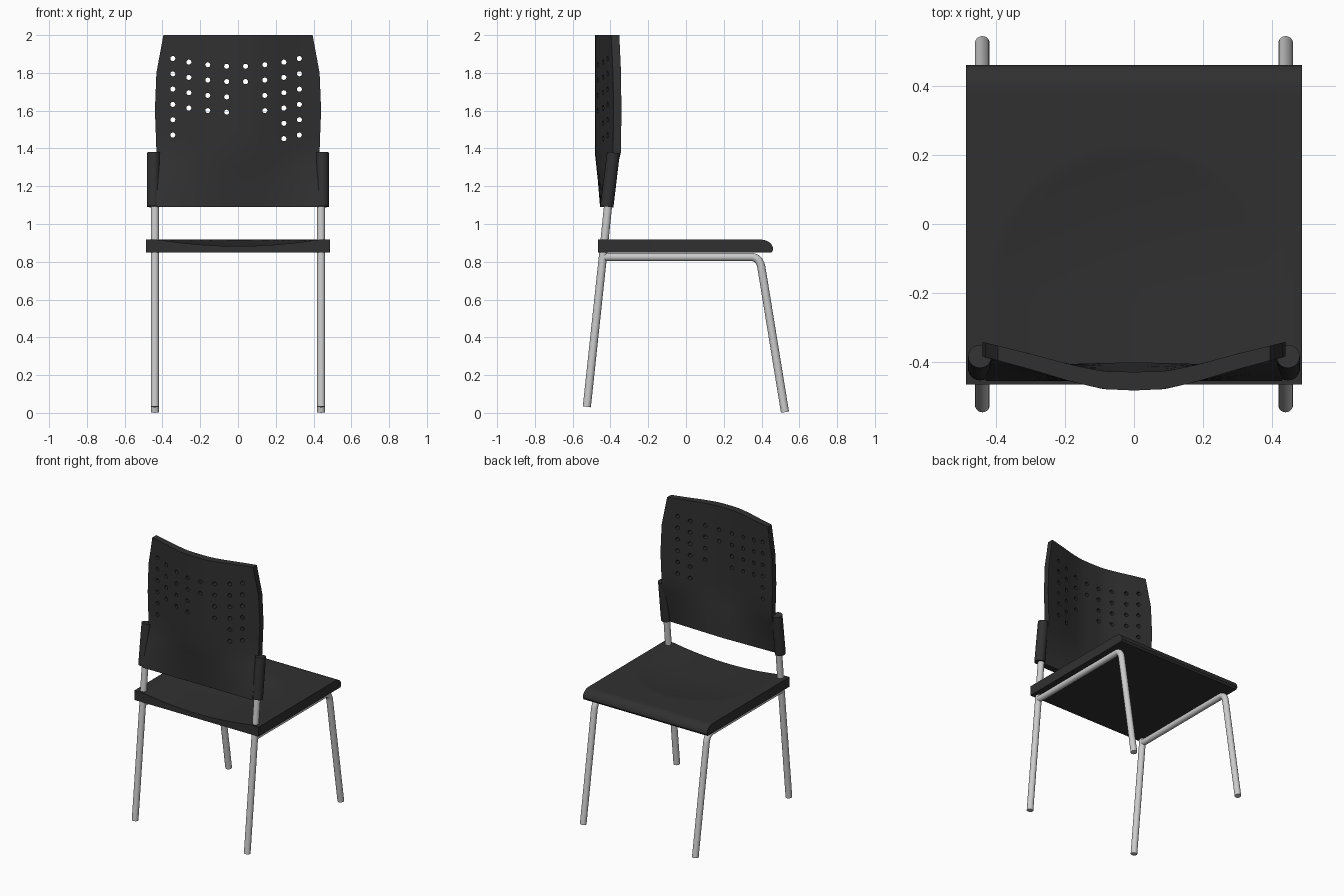
import bpy, bmesh, math
from mathutils import Matrix, Vector

if "Cube" in bpy.data.objects:
    bpy.data.objects.remove(bpy.data.objects["Cube"])

dark = bpy.data.materials.new("black_plastic")
dark.diffuse_color = (0.03, 0.03, 0.03, 1)
dark.use_nodes = True
dark.node_tree.nodes["Principled BSDF"].inputs["Base Color"].default_value = dark.diffuse_color


def lerp_table(table, v):
    for (a, fa), (b, fb) in zip(table, table[1:]):
        if v <= b:
            return fa + (fb - fa) * max(0, v - a) / (b - a)
    return table[-1][1]


def finish(ob, angle=30):
    bpy.ops.object.select_all(action='DESELECT')
    ob.select_set(True)
    bpy.context.view_layer.objects.active = ob
    bpy.ops.object.shade_smooth_by_angle(angle=math.radians(angle))


def add_mesh(name, bm, mat=None):
    bmesh.ops.recalc_face_normals(bm, faces=bm.faces)
    me = bpy.data.meshes.new(name)
    bm.to_mesh(me)
    bm.free()
    ob = bpy.data.objects.new(name, me)
    bpy.context.collection.objects.link(ob)
    if mat:
        me.materials.append(mat)
    return ob


def loft(rings):
    """Skin closed rings of equal length and cap both ends."""
    bm = bmesh.new()
    vs = [[bm.verts.new(p) for p in r] for r in rings]
    n = len(vs[0])
    for a, b in zip(vs, vs[1:]):
        for i in range(n):
            bm.faces.new((a[i], a[(i + 1) % n], b[(i + 1) % n], b[i]))
    return bm, vs


def tube(name, pts, r0, r1=None, mat=None, sides=20):
    """Round tube in a plane of constant x, capped at both ends."""
    pts = [Vector(p) for p in pts]
    r1 = r1 or r0
    rings = []
    for i, p in enumerate(pts):
        t = (pts[min(i + 1, len(pts) - 1)] - pts[max(i - 1, 0)]).normalized()
        u = Vector((1, 0, 0))
        w = t.cross(u)
        r = r0 + (r1 - r0) * i / (len(pts) - 1)
        rings.append([p + r * (math.cos(a) * u + math.sin(a) * w)
                      for a in (2 * math.pi * k / sides for k in range(sides))])
    bm, vs = loft(rings)
    bm.faces.new(vs[0])
    bm.faces.new(vs[-1])
    finish(add_mesh(name, bm, mat), 40)


# Tubular frame and sleeves on both sides
P0, P1, P2 = Vector((0.345, 0.825)), Vector((0.391, 0.825)), Vector((0.4, 0.765))
bend = [P0 * (1 - t)**2 + P1 * 2 * t * (1 - t) + P2 * t * t for t in (i / 8 for i in range(9))]
for s, side in ((-1, "left"), (1, "right")):
    x = 0.44 * s
    tube("rear_leg_" + side, [(x, -0.525, 0.032), (x, -0.44, 0.828), (x, -0.388, 1.34)], 0.0215)
    tube("rail_and_front_leg_" + side,
         [(x, -0.44, 0.825)] + [(x, p.x, p.y) for p in bend] + [(x, 0.524, 0.004)], 0.0215)
    tube("sleeve_" + side, [(0.447 * s, -0.419, 1.092), (0.447 * s, -0.384, 1.378)],
         0.035, 0.034, dark)

# Seat: slab with rounded front edge and shallow dish open to the rear
NX = 40
ys = [-0.465 + 0.025 * i for i in range(35)]
top = [(y, 0.917) for y in ys]
top += [(0.40 + 0.062 * math.sin(a), 0.862 + 0.055 * math.cos(a))
        for a in (math.pi / 2 * k / 8 for k in range(9))]


def dish(x, y):
    r2 = (x / 0.42)**2 + (max(0, y + 0.2) / 0.42)**2
    return 0.034 * max(0, 1 - r2)


rings = []
for i in range(NX + 1):
    x = -0.487 + 0.974 * i / NX
    rings.append([(x, y, z - dish(x, y)) for y, z in top] + [(x, 0.452, 0.849), (x, -0.465, 0.849)])
bm, vs = loft(rings)
bm.faces.new(vs[0])
bm.faces.new(vs[-1])
finish(add_mesh("seat", bm, dark), 30)

# Backrest: curved shell that flattens toward its lower edge
half_width = [(1.09, 0.43), (1.4, 0.432), (1.6, 0.44), (1.8, 0.432), (2.0, 0.395)]
curve = [(0, -0.483), (0.09, -0.479), (0.18, -0.458), (0.3, -0.422), (0.44, -0.384)]
flat = [(1.09, 1), (1.24, 0.55), (1.38, 0), (2.0, 0)]
us = [i / 10 for i in range(-10, 11)]
rings = []
for z in (1.09, 1.165, 1.24, 1.31, 1.38, 1.5, 1.6, 1.7, 1.8, 2.0):
    w, f = lerp_table(half_width, z), lerp_table(flat, z)
    back = [(u * w, f * -0.455 + (1 - f) * lerp_table(curve, abs(u * w)), z) for u in us]
    front = [(px, py + 0.054 - 0.012 * abs(px) / 0.44, pz) for px, py, pz in reversed(back)]
    rings.append(back + front)
bm, vs = loft(rings)
n = len(us)
for ring in (vs[0], vs[-1]):
    for i in range(n - 1):
        bm.faces.new((ring[i], ring[i + 1], ring[2 * n - 2 - i], ring[2 * n - 1 - i]))
backrest = add_mesh("backrest", bm, dark)

# Perforations: columns of (x, top z, number of holes)
columns = [(-0.345, 1.876, 6), (-0.26, 1.857, 4), (-0.16, 1.843, 4), (-0.06, 1.835, 4),
           (0.04, 1.835, 2), (0.142, 1.843, 4), (0.243, 1.857, 6), (0.325, 1.876, 6)]
bm = bmesh.new()
for x, z, count in columns:
    for k in range(count):
        bmesh.ops.create_cone(
            bm, cap_ends=True, segments=12, radius1=0.0135, radius2=0.0135, depth=0.4,
            matrix=Matrix.Translation((x, -0.42, z - 0.081 * k)) @ Matrix.Rotation(math.pi / 2, 4, 'X'))
cutter = add_mesh("hole_cutter", bm, dark)
cutter.hide_render = True
mod = backrest.modifiers.new("holes", 'BOOLEAN')
mod.operation, mod.solver, mod.object = 'DIFFERENCE', 'EXACT', cutter
bpy.context.view_layer.objects.active = backrest
bpy.ops.object.modifier_apply(modifier=mod.name)
bpy.data.objects.remove(cutter)
finish(backrest, 30)
